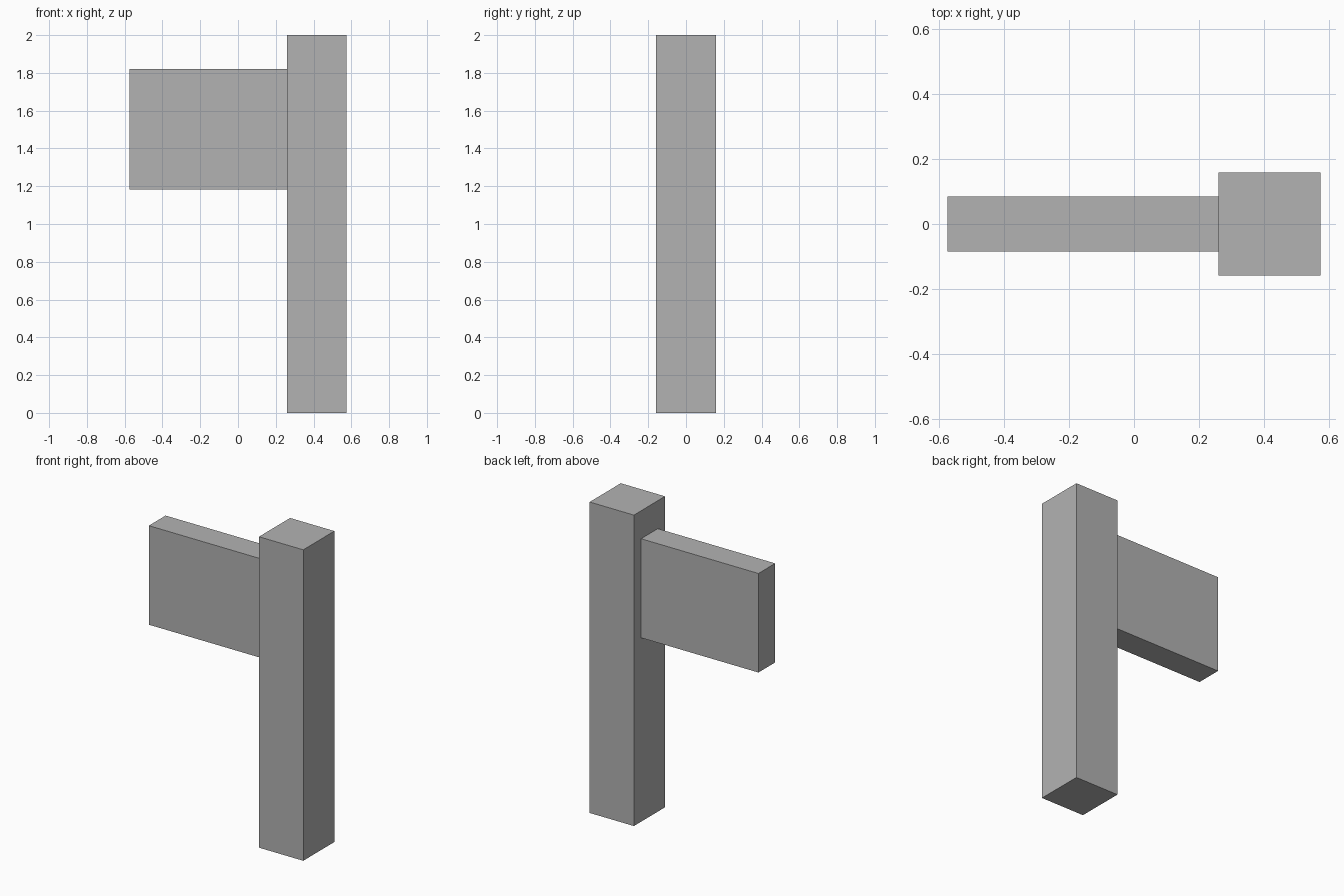
import bpy
import bmesh
from mathutils import Vector

cube = bpy.data.objects.get("Cube")
if cube:
    bpy.data.objects.remove(cube, do_unlink=True)

# Single plain grey
grey = bpy.data.materials.new("plain grey")
grey.use_nodes = True
colour = (0.448, 0.448, 0.448, 1)
grey.diffuse_color = colour
grey.node_tree.nodes["Principled BSDF"].inputs["Base Color"].default_value = colour


def box(name, low, high):
    """Flat-faced box between two opposite corners."""
    low, high = Vector(low), Vector(high)
    bm = bmesh.new()
    bmesh.ops.create_cube(bm, size=1)
    bmesh.ops.scale(bm, vec=high - low, verts=bm.verts)
    mesh = bpy.data.meshes.new(name)
    bm.to_mesh(mesh)
    bm.free()
    mesh.materials.append(grey)
    obj = bpy.data.objects.new(name, mesh)
    obj.location = (low + high) / 2
    bpy.context.collection.objects.link(obj)
    return obj


# Square upright post
box("post", (0.26, -0.158, 0), (0.575, 0.158, 2))

# Board butted against the side of the post
box("side_board", (-0.575, -0.085, 1.183), (0.26, 0.085, 1.82))
